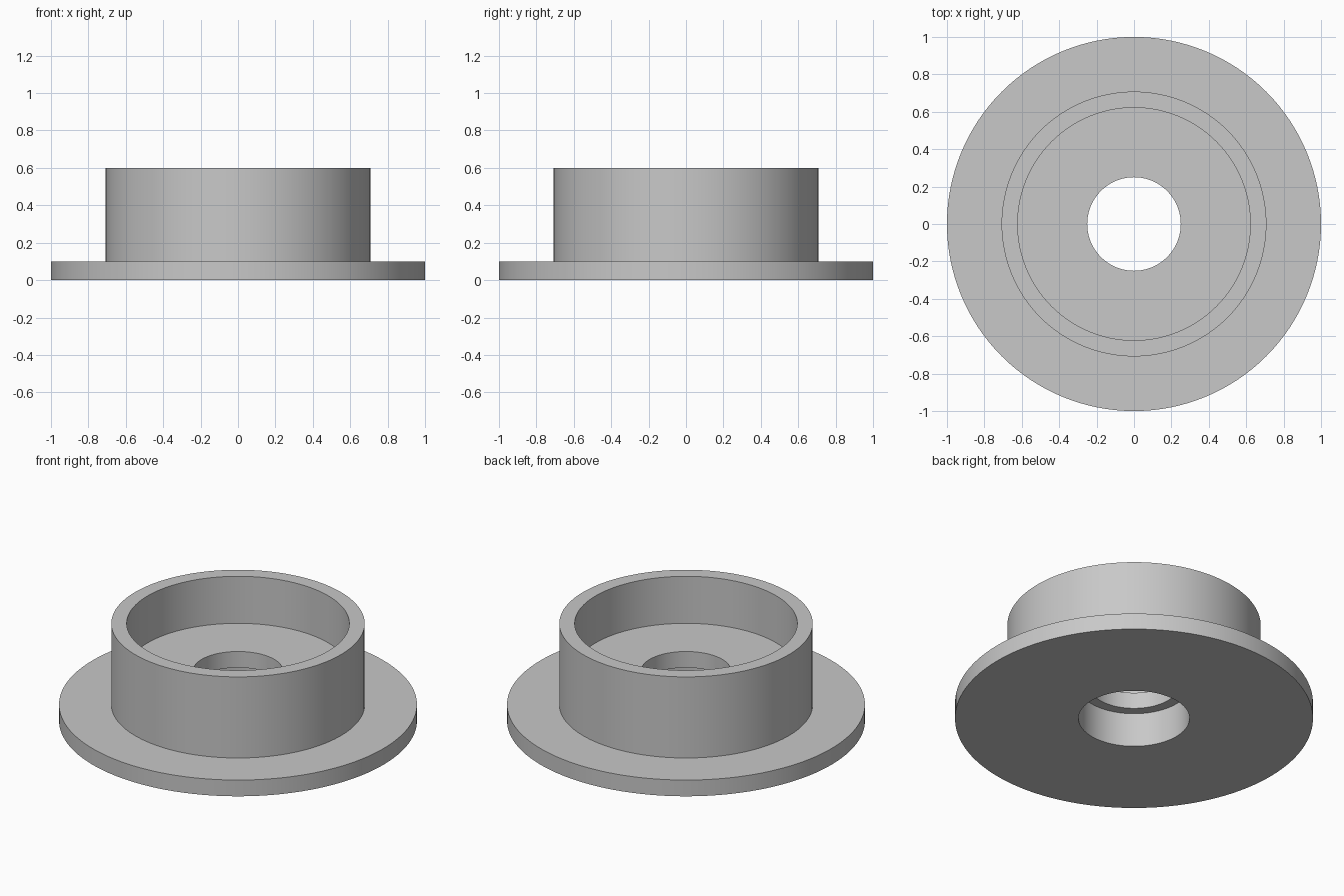
import bpy
import bmesh
import math

cube = bpy.data.objects.get("Cube")
if cube:
    bpy.data.objects.remove(cube, do_unlink=True)

SEGMENTS = 128

grey = bpy.data.materials.new("light grey")
grey.use_nodes = True
colour = (0.58, 0.58, 0.58, 1)
grey.diffuse_color = colour
grey.node_tree.nodes["Principled BSDF"].inputs["Base Color"].default_value = colour


def lathe(name, profile, material):
    """Revolve a closed (radius, height) profile around the z axis."""
    bm = bmesh.new()
    rings = []
    for r, z in profile:
        angles = [2 * math.pi * i / SEGMENTS for i in range(SEGMENTS)]
        rings.append([bm.verts.new((r * math.cos(a), r * math.sin(a), z)) for a in angles])
    for k, ring in enumerate(rings):
        following = rings[(k + 1) % len(rings)]
        for i in range(SEGMENTS):
            j = (i + 1) % SEGMENTS
            bm.faces.new((ring[i], ring[j], following[j], following[i]))
    bmesh.ops.recalc_face_normals(bm, faces=bm.faces)
    mesh = bpy.data.meshes.new(name)
    bm.to_mesh(mesh)
    bm.free()
    mesh.materials.append(material)
    obj = bpy.data.objects.new(name, mesh)
    bpy.context.collection.objects.link(obj)
    bpy.ops.object.select_all(action="DESELECT")
    obj.select_set(True)
    bpy.context.view_layer.objects.active = obj
    bpy.ops.object.shade_smooth_by_angle(angle=math.radians(30))
    return obj


# Flange, raised cup wall, cup floor and stepped bore as one turned body
lathe("flanged_cup", [
    (0.31, 0.0), (1.0, 0.0), (1.0, 0.1),      # flange
    (0.708, 0.1), (0.708, 0.6),               # outer wall
    (0.622, 0.6), (0.622, 0.31),              # cup interior
    (0.25, 0.31), (0.25, 0.21), (0.31, 0.21), # floor, bore and counterbore
], grey)
